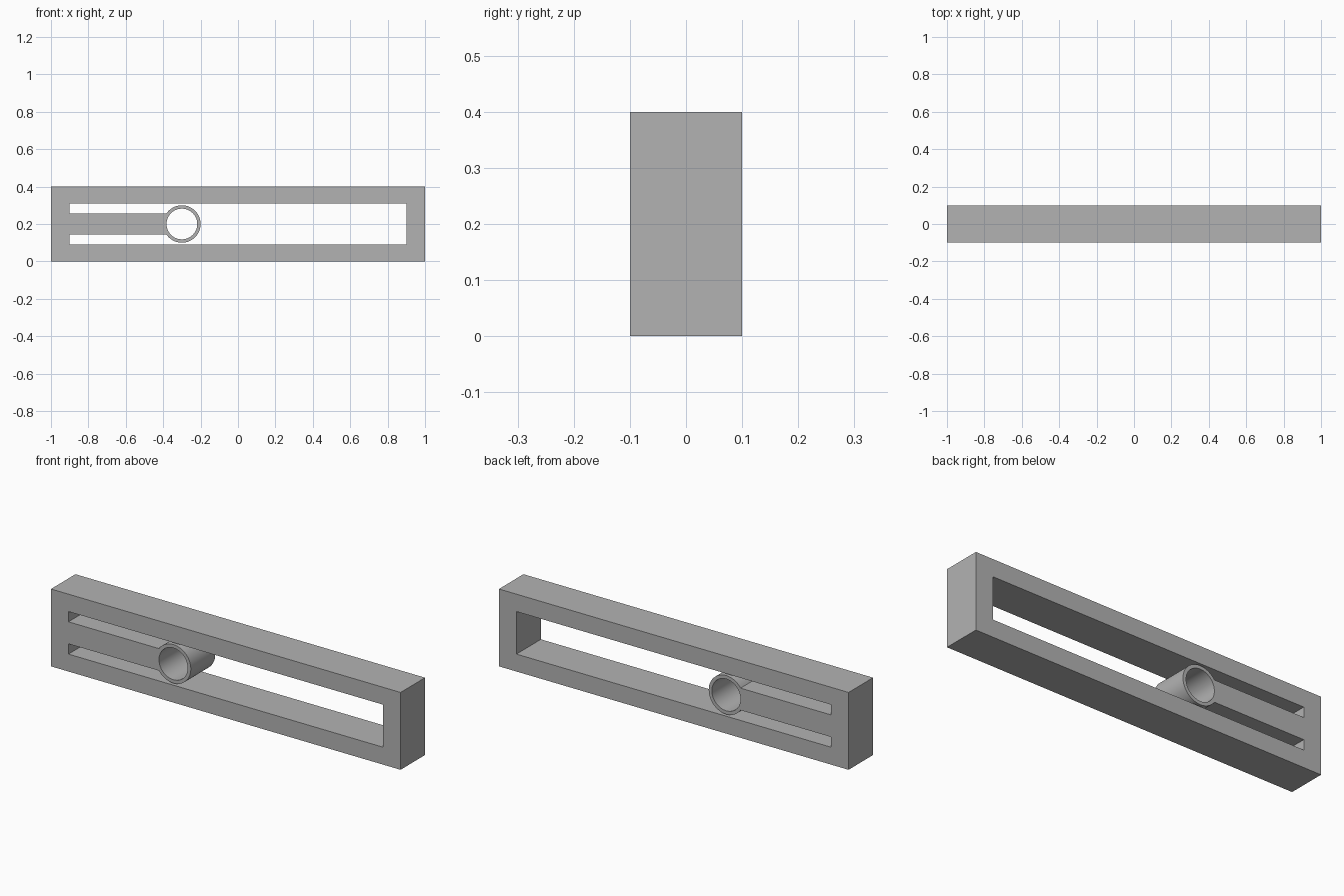
import bpy, bmesh
from math import pi, sin, cos, asin, radians
from mathutils import Matrix

cube = bpy.data.objects.get("Cube")
if cube:
    bpy.data.objects.remove(cube, do_unlink=True)

# Dimensions
LENGTH, HEIGHT, DEPTH = 2.0, 0.4, 0.2
WALL = 0.09
END_X = 0.9
MID_Z = HEIGHT / 2
RING_X, RING_R, BORE_R = -0.3, 0.1, 0.082
ARM_HALF = 0.057

# Single material
grey = bpy.data.materials.new("matte grey")
grey.use_nodes = True
grey.diffuse_color = (0.45, 0.45, 0.45, 1)
bsdf = next(n for n in grey.node_tree.nodes if n.type == 'BSDF_PRINCIPLED')
bsdf.inputs["Base Color"].default_value = grey.diffuse_color


def rectangle(x, z0, z1):
    return [(-x, z0), (x, z0), (x, z1), (-x, z1)]


def arc(radius, start, end, steps):
    angles = [start + (end - start) * i / steps for i in range(steps + 1)]
    return [(RING_X + radius * cos(a), MID_Z + radius * sin(a)) for a in angles]


# Outer block outline
outer = rectangle(LENGTH / 2, 0, HEIGHT)

# Window outline, wrapping around the arm and the ring at its tip
meet = asin(ARM_HALF / RING_R)
window = rectangle(END_X, WALL, HEIGHT - WALL)
window += [(-END_X, MID_Z + ARM_HALF)]
window += arc(RING_R, pi - meet, meet - pi, 64)
window += [(-END_X, MID_Z - ARM_HALF)]

# Bore through the ring
bore = arc(BORE_R, 0, 2 * pi, 72)[:-1]

# Filled profile, extruded through the depth
curve = bpy.data.curves.new("profile", 'CURVE')
curve.dimensions = '2D'
curve.fill_mode = 'BOTH'
curve.extrude = DEPTH / 2
for outline in (outer, window, bore):
    spline = curve.splines.new('POLY')
    spline.points.add(len(outline) - 1)
    for point, (x, z) in zip(spline.points, outline):
        point.co = (x, z, 0, 1)
    spline.use_cyclic_u = True
profile = bpy.data.objects.new("profile", curve)
bpy.context.collection.objects.link(profile)
bpy.context.view_layer.update()
evaluated = profile.evaluated_get(bpy.context.evaluated_depsgraph_get())
mesh = bpy.data.meshes.new_from_object(evaluated)
bpy.data.objects.remove(profile, do_unlink=True)

# Weld the caps to the walls and stand the solid upright
bm = bmesh.new()
bm.from_mesh(mesh)
bmesh.ops.remove_doubles(bm, verts=bm.verts, dist=0.0001)
bmesh.ops.transform(bm, matrix=Matrix.Rotation(pi / 2, 4, 'X'), verts=bm.verts)
bmesh.ops.recalc_face_normals(bm, faces=bm.faces)
bm.to_mesh(mesh)
bm.free()
mesh.materials.clear()
mesh.materials.append(grey)

body = bpy.data.objects.new("frame_with_ring_arm", mesh)
bpy.context.collection.objects.link(body)
bpy.ops.object.select_all(action='DESELECT')
body.select_set(True)
bpy.context.view_layer.objects.active = body
bpy.ops.object.shade_smooth_by_angle(angle=radians(30))
